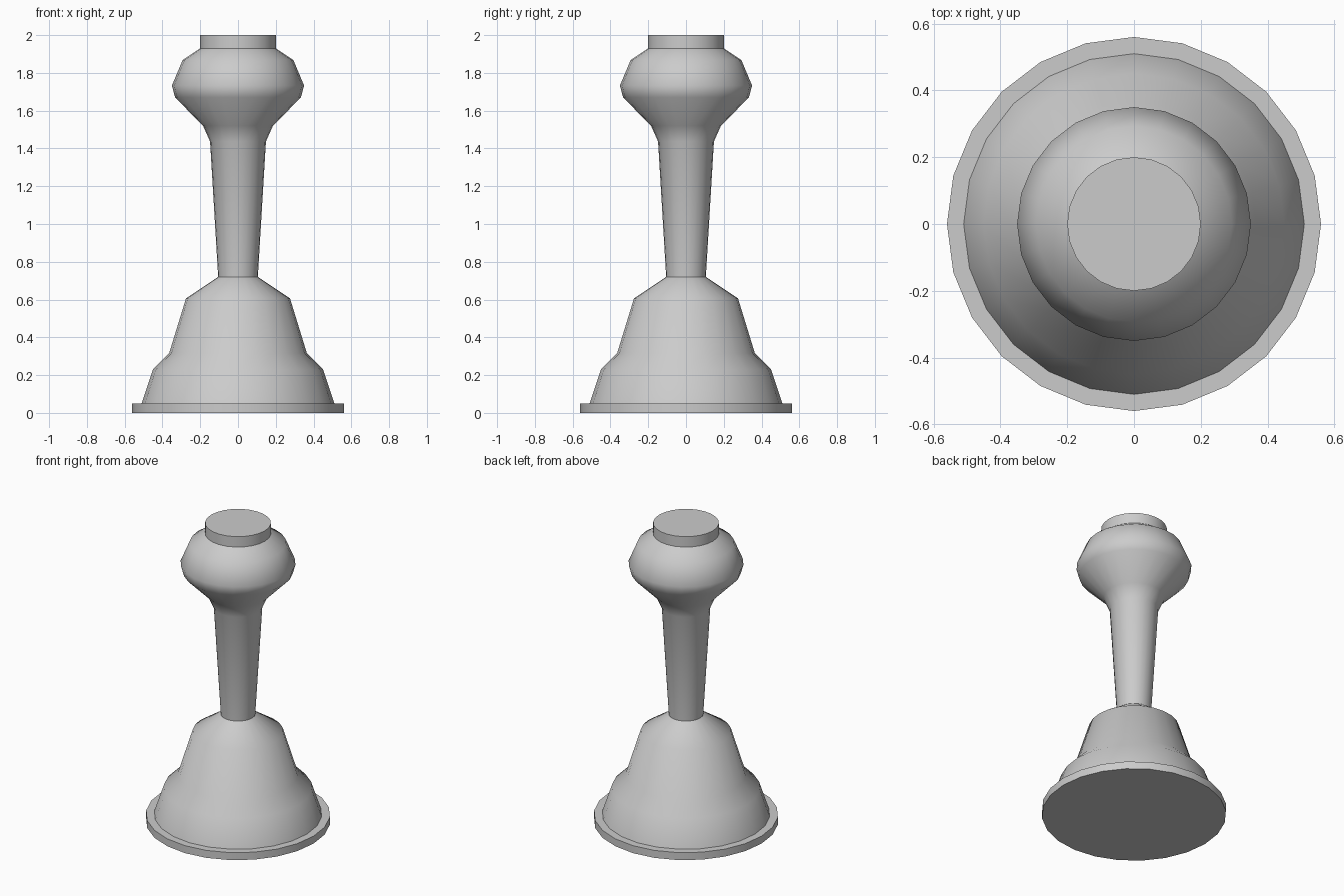
import bpy, bmesh
from math import cos, sin, pi, radians

if "Cube" in bpy.data.objects:
    bpy.data.objects.remove(bpy.data.objects["Cube"])

SIDES = 24


def lathe(name, profile):
    """Revolve (radius, height) points around z; radius 0 closes with a flat cap."""
    bm = bmesh.new()
    rings = []
    for r, z in profile:
        if r > 0:
            rings.append([bm.verts.new((r * cos(2 * pi * i / SIDES),
                                        r * sin(2 * pi * i / SIDES), z))
                          for i in range(SIDES)])
        else:
            rings.append(None)
    for a, b in zip(rings, rings[1:]):
        if a is None:
            bm.faces.new(b[::-1])
        elif b is None:
            bm.faces.new(a)
        else:
            for i in range(SIDES):
                j = (i + 1) % SIDES
                bm.faces.new((a[i], a[j], b[j], b[i]))
    mesh = bpy.data.meshes.new(name)
    bm.to_mesh(mesh)
    bm.free()
    obj = bpy.data.objects.new(name, mesh)
    bpy.context.collection.objects.link(obj)
    bpy.ops.object.select_all(action='DESELECT')
    obj.select_set(True)
    bpy.context.view_layer.objects.active = obj
    bpy.ops.object.shade_smooth_by_angle(angle=radians(45))
    return obj


# Flat disc under the foot
lathe("base_disc", [(0, 0), (0.56, 0), (0.56, 0.05), (0.51, 0.05)])

# Bell-shaped foot
lathe("bell_foot", [(0.51, 0.05), (0.45, 0.23), (0.365, 0.315),
                    (0.275, 0.607), (0.105, 0.72)])

# Flaring stem running into the rounded head
lathe("stem_and_head", [(0.105, 0.72), (0.148, 1.437), (0.185, 1.52),
                        (0.333, 1.67), (0.35, 1.733), (0.293, 1.868),
                        (0.20, 1.93)])

# Short cylinder on top
lathe("top_cap", [(0.20, 1.93), (0.20, 2.0), (0, 2.0)])
